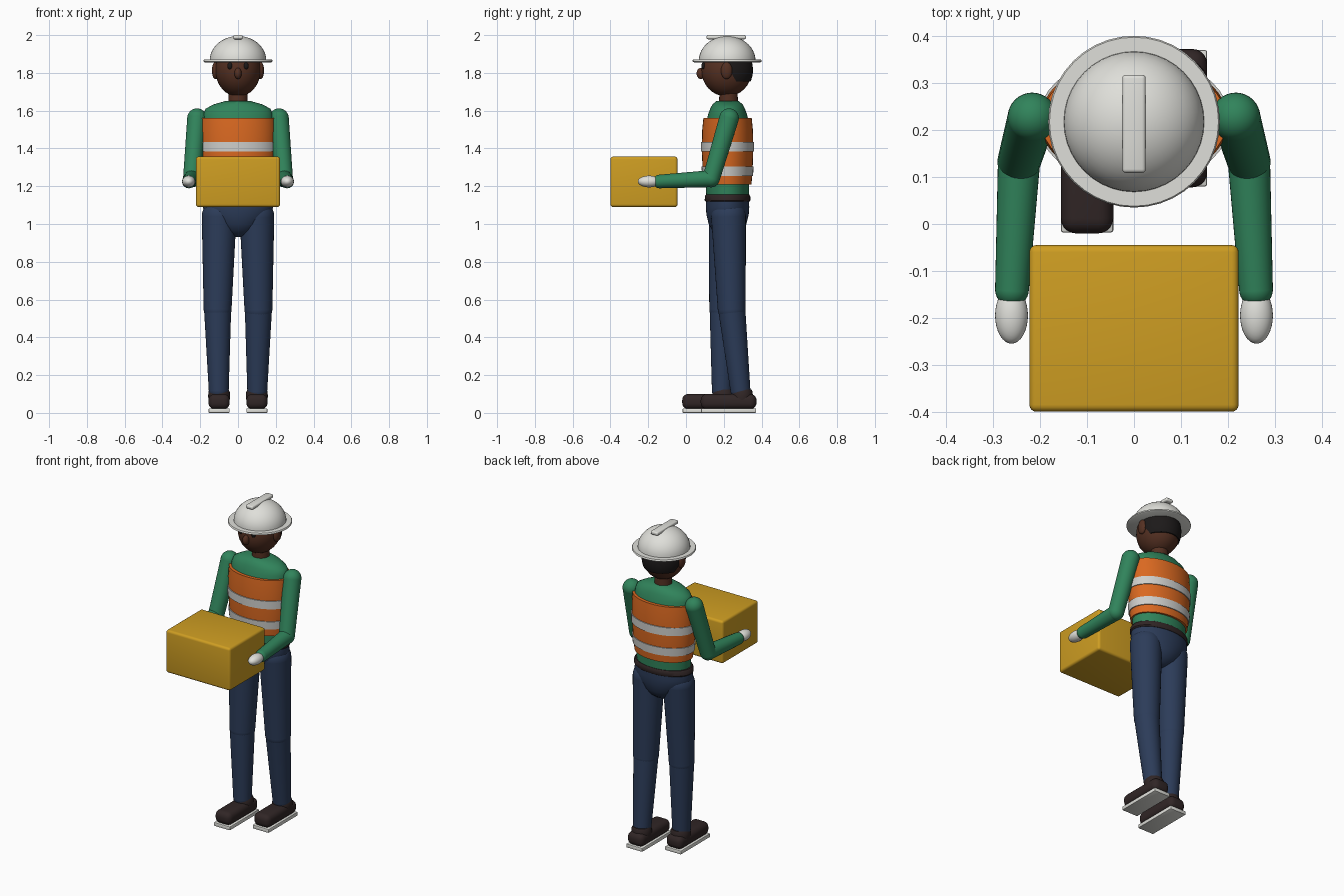
import bpy, bmesh, math
from mathutils import Matrix, Vector

cube = bpy.data.objects.get("Cube")
if cube:
    bpy.data.objects.remove(cube, do_unlink=True)


def material(name, r, g, b):
    m = bpy.data.materials.new(name)
    m.use_nodes = True
    m.diffuse_color = (r, g, b, 1)
    m.node_tree.nodes["Principled BSDF"].inputs["Base Color"].default_value = (r, g, b, 1)
    return m


SKIN = material("brown skin", .09, .03, .016)
HAIR = material("black hair", .012, .010, .010)
GREEN = material("green shirt", .03, .23, .105)
ORANGE = material("orange vest", .70, .14, .015)
SILVER = material("reflective silver", .62, .62, .60)
WHITE = material("off white", .74, .74, .70)
NAVY = material("navy trousers", .025, .045, .10)
LEATHER = material("dark leather", .03, .019, .019)
YELLOW = material("yellow box", .62, .34, .016)

CY = 0.22  # body axis


def finish(name, bm, mat, angle=40):
    bmesh.ops.recalc_face_normals(bm, faces=bm.faces)
    me = bpy.data.meshes.new(name)
    bm.to_mesh(me)
    bm.free()
    me.materials.append(mat)
    me.shade_smooth()
    me.set_sharp_from_angle(angle=math.radians(angle))
    ob = bpy.data.objects.new(name, me)
    bpy.context.collection.objects.link(ob)
    return ob


def add_ball(bm, centre, radii):
    mat = Matrix.Translation(centre) @ Matrix.Diagonal((*radii, 1))
    bmesh.ops.create_uvsphere(bm, u_segments=32, v_segments=16, radius=1, matrix=mat)


def ball(name, centre, radii, mat):
    bm = bmesh.new()
    add_ball(bm, centre, radii)
    return finish(name, bm, mat)


def loft(name, rings, mat, y=CY, x=0):
    """Stack of ellipses given as (z, x radius, y radius)."""
    bm = bmesh.new()
    n = 40
    loops = []
    for z, rx, ry in rings:
        loops.append([bm.verts.new((x + rx * math.cos(t), y + ry * math.sin(t), z))
                      for t in (2 * math.pi * i / n for i in range(n))])
    for a, b in zip(loops, loops[1:]):
        for i in range(n):
            j = (i + 1) % n
            bm.faces.new((a[i], a[j], b[j], b[i]))
    bm.faces.new(loops[0])
    bm.faces.new(loops[-1])
    return finish(name, bm, mat)


def limb(name, p, q, rp, rq, mat):
    """Tapered tube with round ends."""
    p, q = Vector(p), Vector(q)
    d = q - p
    bm = bmesh.new()
    place = Matrix.Translation((p + q) / 2) @ d.to_track_quat('Z', 'Y').to_matrix().to_4x4()
    bmesh.ops.create_cone(bm, cap_ends=False, segments=32, radius1=rp, radius2=rq,
                          depth=d.length, matrix=place)
    add_ball(bm, p, (rp,) * 3)
    add_ball(bm, q, (rq,) * 3)
    return finish(name, bm, mat)


def box(name, lo, hi, bevel, mat, segments=4):
    lo, hi = Vector(lo), Vector(hi)
    bm = bmesh.new()
    bmesh.ops.create_cube(bm, size=1, matrix=Matrix.Translation((lo + hi) / 2)
                          @ Matrix.Diagonal((*(hi - lo), 1)))
    bmesh.ops.bevel(bm, geom=bm.edges[:], offset=bevel, segments=segments,
                    profile=0.5, affect='EDGES')
    return finish(name, bm, mat)


# Torso and clothing
loft("shirt", [(1.13, .17, .113), (1.25, .175, .115), (1.40, .185, .122), (1.53, .187, .115),
               (1.58, .184, .103), (1.61, .172, .092), (1.633, .13, .08), (1.65, .07, .06)], GREEN)
loft("vest", [(1.21, .183, .127), (1.30, .193, .133), (1.40, .20, .136),
              (1.50, .201, .134), (1.56, .198, .128)], ORANGE)
loft("upper_reflective_band", [(1.385, .204, .141), (1.435, .205, .141)], SILVER)
loft("lower_reflective_band", [(1.255, .194, .135), (1.305, .199, .138)], SILVER)
loft("belt", [(1.118, .184, .116), (1.125, .19, .121), (1.148, .187, .12),
              (1.155, .181, .115)], LEATHER)
loft("hips", [(.932, .03, .025), (.942, .06, .05), (.965, .095, .08), (1.0, .13, .1),
              (1.05, .175, .112), (1.09, .186, .115), (1.13, .182, .113)], NAVY)

# Head
loft("neck", [(1.62, .052, .05), (1.72, .05, .048)], SKIN, y=.225)
HEAD = Vector((0, .215, 1.815))
ball("head", HEAD, (.12, .134, .14), SKIN)
ball("nose", (0, .08, 1.797), (.019, .024, .03), SKIN)
for side, s in (("right", -1), ("left", 1)):
    ball(side + "_ear", (s * .12, .215, 1.812), (.018, .03, .045), SKIN)
    ball(side + "_eye", (s * .043, .092, 1.837), (.013, .010, .018), HAIR)

# Hair wraps the back of the head
bm = bmesh.new()
add_ball(bm, HEAD, (.125, .14, .145))
for point, normal in (((0, .25, 1.755), (0, 0, 1)), ((0, .245, 1.79), (0, 1, .6))):
    bmesh.ops.bisect_plane(bm, geom=bm.verts[:] + bm.edges[:] + bm.faces[:],
                           plane_co=point, plane_no=normal, clear_inner=True)
    bmesh.ops.holes_fill(bm, edges=[e for e in bm.edges if e.is_boundary])
finish("hair", bm, HAIR)

# Hard hat
loft("hat_brim", [(1.856, .176, .176), (1.86, .183, .183), (1.866, .183, .183),
                  (1.87, .18, .18)], WHITE, y=.218)
arc = [math.radians(a) for a in range(0, 89, 8)]
loft("hat_dome", [(1.865 + .13 * math.sin(a), .15 * math.cos(a), .15 * math.cos(a))
                  for a in arc], WHITE, y=.218)
box("hat_ridge", (-.025, .109, 1.978), (.025, .318, 2.0), .008, WHITE, 3)

# Arms and legs; the right foot steps forward
for side, s, hip_y, knee_y, ankle_y in (("right", -1, .213, .197, .19),
                                        ("left", 1, .225, .242, .288)):
    shoulder = (s * .217, .228, 1.56)
    elbow = (s * .245, .133, 1.24)
    wrist = (s * .26, -.14, 1.225)
    limb(side + "_upper_arm", shoulder, elbow, .052, .046, GREEN)
    limb(side + "_forearm", elbow, wrist, .045, .036, GREEN)
    ball(side + "_hand", (s * .261, -.195, 1.225), (.035, .06, .031), WHITE)

    hip = (s * .1, hip_y, 1.04)
    knee = (s * .108, knee_y, .55)
    ankle = (s * .102, ankle_y, .12)
    limb(side + "_thigh", hip, knee, .092, .074, NAVY)
    limb(side + "_shin", knee, ankle, .072, .053, NAVY)

    heel = ankle_y + .085
    x = s * .1
    loft(side + "_boot_cuff", [(.06, .055, .055), (.085, .058, .058), (.11, .057, .057),
                               (.125, .05, .05)], LEATHER, y=ankle_y + .008, x=x)
    box(side + "_boot", (x - .056, heel - .295, .02), (x + .056, heel, .1), .032, LEATHER, 5)
    box(side + "_sole", (x - .056, heel - .293, 0), (x + .056, heel - .002, .024), .005, WHITE, 2)

# Carried box
box("carried_box", (-.223, -.4, 1.09), (.223, -.045, 1.357), .015, YELLOW)
